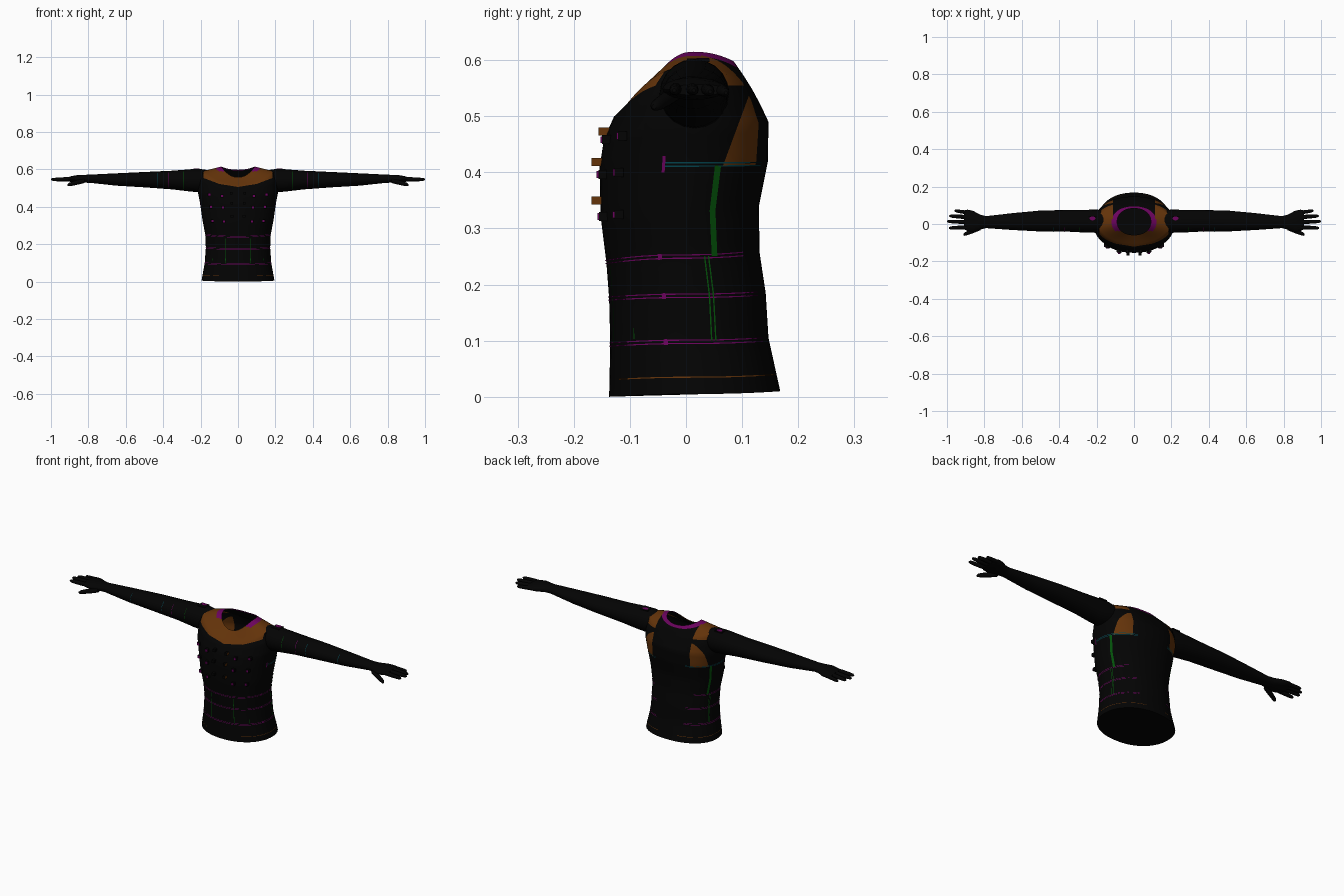
import bpy, bmesh, math
from mathutils import Vector

if "Cube" in bpy.data.objects:
    bpy.data.objects.remove(bpy.data.objects["Cube"])


def material(name, rgb):
    m = bpy.data.materials.new(name)
    m.diffuse_color = (*rgb, 1)
    m.use_nodes = True
    m.node_tree.nodes["Principled BSDF"].inputs["Base Color"].default_value = m.diffuse_color
    return m


BLACK = material("black cloth", (0.001, 0.001, 0.001))
BROWN = material("brown leather", (0.125, 0.033, 0.003))
PURPLE = material("purple trim", (0.145, 0.001, 0.11))
GREEN = material("green seam", (0.001, 0.085, 0.003))
TEAL = material("teal seam", (0.001, 0.06, 0.08))


def make(name, verts, faces, mats, rule=None, cuts=()):
    me = bpy.data.meshes.new(name)
    me.from_pydata(verts, [], faces)
    for m in mats:
        me.materials.append(m)
    bm = bmesh.new()
    bm.from_mesh(me)
    bmesh.ops.recalc_face_normals(bm, faces=bm.faces)
    # Cut clean colour borders into the upper part, each limited to front or back
    for co, no, sign in cuts:
        geom = [f for f in bm.faces if f.calc_center_median().z > 0.38
                and f.calc_center_median().y * sign >= 0]
        geom += list({e for f in geom for e in f.edges}) + list({v for f in geom for v in f.verts})
        bmesh.ops.bisect_plane(bm, geom=geom, plane_co=co, plane_no=no, dist=1e-5)
    if rule:
        for f in bm.faces:
            f.material_index = rule(f.calc_center_median())
    bm.to_mesh(me)
    bm.free()
    ob = bpy.data.objects.new(name, me)
    bpy.context.collection.objects.link(ob)
    bpy.ops.object.select_all(action='DESELECT')
    ob.select_set(True)
    bpy.context.view_layer.objects.active = ob
    bpy.ops.object.shade_smooth_by_angle(angle=math.radians(40))
    return ob


def loft(name, rings, mats, caps=(True, True), rule=None, cuts=()):
    n = len(rings[0])
    verts = [p for r in rings for p in r]
    faces = [(i * n + j, i * n + (j + 1) % n, (i + 1) * n + (j + 1) % n, (i + 1) * n + j)
             for i in range(len(rings) - 1) for j in range(n)]
    if caps[0]:
        faces.append(tuple(range(n)))
    if caps[1]:
        faces.append(tuple(range(len(verts) - n, len(verts))))
    return make(name, verts, faces, mats, rule, cuts)


# Torso sections: half width, front y, back y, side z, front z, back z
BODY = [
    (0.195, -0.137, 0.168, 0.005, 0.000, 0.010),
    (0.178, -0.135, 0.147, 0.100, 0.095, 0.105),
    (0.172, -0.137, 0.142, 0.180, 0.175, 0.185),
    (0.175, -0.142, 0.131, 0.250, 0.240, 0.258),
    (0.190, -0.152, 0.130, 0.330, 0.320, 0.340),
    (0.203, -0.154, 0.146, 0.420, 0.410, 0.420),
    (0.215, -0.146, 0.147, 0.480, 0.460, 0.490),
    (0.213, -0.128, 0.133, 0.545, 0.500, 0.520),
    (0.197, -0.108, 0.118, 0.588, 0.518, 0.548),
    (0.150, -0.087, 0.103, 0.600, 0.535, 0.572),
    (0.090, -0.060, 0.085, 0.615, 0.558, 0.598),
]


def surf(deg, t, out=0.0):
    i = min(int(t), len(BODY) - 2)
    k = t - i
    hw, yf, yb, zs, zf, zb = [a + (b - a) * k for a, b in zip(BODY[i], BODY[i + 1])]
    c, s = math.cos(math.radians(deg)), math.sin(math.radians(deg))
    x = math.copysign(abs(c) ** 0.92, c)
    y = math.copysign(abs(s) ** 0.92, s)
    z = zs + ((zf if s < 0 else zb) - zs) * s * s
    return Vector(((hw + out) * x, (yf + yb) / 2 + ((yb - yf) / 2 + out) * y, z))


def level(z):
    for i in range(len(BODY) - 1):
        a, b = BODY[i][3], BODY[i + 1][3]
        if z <= b:
            return i + (z - a) / (b - a)
    return len(BODY) - 1.0


def front_edge(x):
    return 0.506 + 0.16 * x if x < 0.1 else 0.522 + 0.38 * (x - 0.1)


def strap_edge(z):
    return 0.066 + 0.37 * (z - 0.412)


def yoke(c):
    """Brown yoke and straps, purple neck edge, black elsewhere."""
    x = abs(c.x)
    if c.z < 0.412:
        return 0
    if c.y > -0.04 and (c.x / 0.118) ** 2 + ((c.y - 0.0108) / 0.0835) ** 2 < 1:
        return 2
    if c.y < 0:
        return 1 if c.z > front_edge(x) and x < 0.185 else 0
    if c.z > 0.555:
        return 1 if 0.112 < x < 0.18 else 0
    return 1 if 0.112 < x < 0.19 and c.y > strap_edge(c.z) else 0


cuts = [((0, 0, 0), (0, 1, 0), 0), ((0, 0, 0.412), (0, 0, 1), 1), ((0, 0, 0.555), (0, 0, 1), 1),
        ((0, 0.066, 0.412), (0, 1, -0.37), 1)]
for s in (-1, 1):
    cuts += [((s * 0.112, 0, 0), (1, 0, 0), 1), ((s * 0.18, 0, 0), (1, 0, 0), 1),
             ((s * 0.19, 0, 0), (1, 0, 0), 1), ((s * 0.185, 0, 0), (1, 0, 0), -1),
             ((0, 0, 0.506), (-s * 0.16, 0, 1), -1), ((s * 0.1, 0, 0.522), (-s * 0.38, 0, 1), -1)]
STEP = 4
loft("torso", [[surf(j * 5, i / STEP) for j in range(72)]
               for i in range((len(BODY) - 1) * STEP + 1)],
     [BLACK, BROWN, PURPLE], (True, False), yoke, cuts)
# Dark lining just inside the collar
loft("collar_lining", [[surf(j * 5, t, -0.003) - Vector((0, 0, 0.003)) for j in range(72)]
                       for t in (8, 9, 9.95)], [BLACK], (False, False))


def patch(name, a0, a1, z0, z1, mat):
    """Thin strip lying on the torso."""
    na, nt = max(1, int(abs(a1 - a0) / 5)), max(1, int((z1 - z0) / 0.02))
    verts = [surf(a0 + (a1 - a0) * i / na, level(z0 + (z1 - z0) * j / nt), 0.0015)
             for j in range(nt + 1) for i in range(na + 1)]
    w = na + 1
    make(name, verts, [(j * w + i, j * w + i + 1, (j + 1) * w + i + 1, (j + 1) * w + i)
                       for j in range(nt) for i in range(na)], [mat])


# Seams mirrored on both sides, trim drawn as pairs of fine lines
for side, flip in (("right", lambda a: a), ("left", lambda a: 180 - a)):
    for z, end in ((0.098, 65), (0.180, 62), (0.250, 50)):
        for dz in (-0.003, 0.003):
            patch(side + "_waist_trim", flip(-90), flip(end), z + dz - 0.001, z + dz + 0.001, PURPLE)
        patch(side + "_trim_tick", flip(-17), flip(-14), z - 0.005, z + 0.005, PURPLE)
    patch(side + "_side_seam", flip(20), flip(24.5), 0.25, 0.412, GREEN)
    for a in (14, 17):
        patch(side + "_lower_seam", flip(a), flip(a + 1), 0.1, 0.25, GREEN)
    patch(side + "_front_seam", flip(-70.3), flip(-69.3), 0.1, 0.24, GREEN)
    patch(side + "_pocket_seam", flip(-42.4), flip(-41.6), 0.105, 0.125, GREEN)
    for z in (0.410, 0.416):
        patch(side + "_chest_seam", flip(-13), flip(66), z, z + 0.0025, TEAL)
    patch(side + "_seam_end", flip(-13), flip(-11), 0.40, 0.43, PURPLE)
    patch(side + "_hem_line", flip(-60), flip(75), 0.034, 0.036, BROWN)


def block(name, center, size, mats, rule=None):
    bm = bmesh.new()
    bmesh.ops.create_cube(bm, size=1)
    verts = [Vector(center) + Vector((v.co.x * size[0], v.co.y * size[1], v.co.z * size[2]))
             for v in bm.verts]
    faces = [tuple(v.index for v in f.verts) for f in bm.faces]
    bm.free()
    make(name, verts, faces, mats, rule)


# Chest fasteners: central ones brown on the outer flank, the rest with purple marks
for sx in (-1, 1):
    for deg, rows in ((-82, (0.36, 0.43, 0.50)), (-69, (0.33, 0.405, 0.475)),
                      (-47, (0.33, 0.405, 0.475))):
        for z in rows:
            p = surf(deg, level(z), 0.004)
            p.x *= sx
            if deg == -82:
                edge = p.x + sx * 0.004
                block("chest_toggle", p, (0.014, 0.026, 0.014), [BLACK, BROWN],
                      lambda c: 1 if (c.x - edge) * sx > 0 else 0)
            else:
                block("chest_fastener", p, (0.016, 0.016, 0.016), [BLACK])
                block("fastener_mark", p + Vector((0, -0.009, 0)), (0.012, 0.004, 0.012), [PURPLE])

# Arm sections: x, centre y, half depth, centre z, half height
ARM = [
    (0.160, 0.015, 0.058, 0.540, 0.056), (0.200, 0.015, 0.062, 0.540, 0.062),
    (0.250, 0.015, 0.061, 0.541, 0.060), (0.350, 0.017, 0.058, 0.543, 0.050),
    (0.500, 0.016, 0.056, 0.545, 0.041), (0.650, 0.013, 0.045, 0.546, 0.033),
    (0.790, 0.010, 0.032, 0.550, 0.022), (0.820, 0.010, 0.039, 0.550, 0.021),
    (0.860, 0.014, 0.056, 0.549, 0.020), (0.890, 0.020, 0.057, 0.548, 0.016),
    (0.910, 0.022, 0.050, 0.547, 0.010),
]


def oval(sx, x, y, hy, z, hz, n=20):
    return [Vector((sx * x, y + hy * math.cos(math.tau * k / n), z + hz * math.sin(math.tau * k / n)))
            for k in range(n)]


def arm_at(x):
    for a, b in zip(ARM, ARM[1:]):
        if x <= b[0]:
            k = (x - a[0]) / (b[0] - a[0])
            return [p + (q - p) * k for p, q in zip(a, b)]


# Fingers: root x y z, tip x y z, radius
FINGERS = {
    "little_finger": ((0.88, 0.060, 0.548), (0.960, 0.071, 0.542), 0.010),
    "ring_finger": ((0.88, 0.036, 0.549), (0.988, 0.043, 0.544), 0.011),
    "middle_finger": ((0.88, 0.010, 0.549), (1.000, 0.014, 0.546), 0.011),
    "index_finger": ((0.88, -0.018, 0.549), (0.990, -0.021, 0.546), 0.011),
    "thumb": ((0.82, -0.020, 0.540), (0.912, -0.057, 0.517), 0.013),
}

for side, sx in (("right", 1), ("left", -1)):
    loft(side + "_arm", [oval(sx, *s) for s in ARM], [BLACK])
    for name, (root, tip, r) in FINGERS.items():
        a, b = Vector(root), Vector(tip)
        rings = []
        for k, w in ((0, 1), (0.4, 1), (0.75, 0.88), (0.93, 0.7), (1, 0.3)):
            p = a.lerp(b, k)
            rings.append(oval(sx, p.x, p.y, r * w, p.z, r * w, 10))
        loft(side + "_" + name, rings, [BLACK])
    # Fine sleeve lines across the front of the arm
    for x, mat in ((0.29, GREEN), (0.37, PURPLE), (0.43, TEAL), (0.62, TEAL)):
        ends = []
        for dx in (-0.001, 0.001):
            s = arm_at(x + dx)
            s[2] += 0.001
            s[4] += 0.001
            ends += oval(sx, *s)[7:14]
        make(side + "_sleeve_line", ends, [(k, k + 1, k + 8, k + 7) for k in range(6)], [mat])
    # Shoulder tab with a flat button
    block(side + "_shoulder_tab", (sx * 0.222, 0.022, 0.600), (0.045, 0.04, 0.006), [BLACK])
    disc = [[Vector((sx * 0.222 + 0.016 * math.cos(math.tau * k / 12),
                     0.03 + 0.011 * math.sin(math.tau * k / 12), z)) for k in range(12)]
            for z in (0.602, 0.604)]
    loft(side + "_shoulder_button", disc, [PURPLE])
